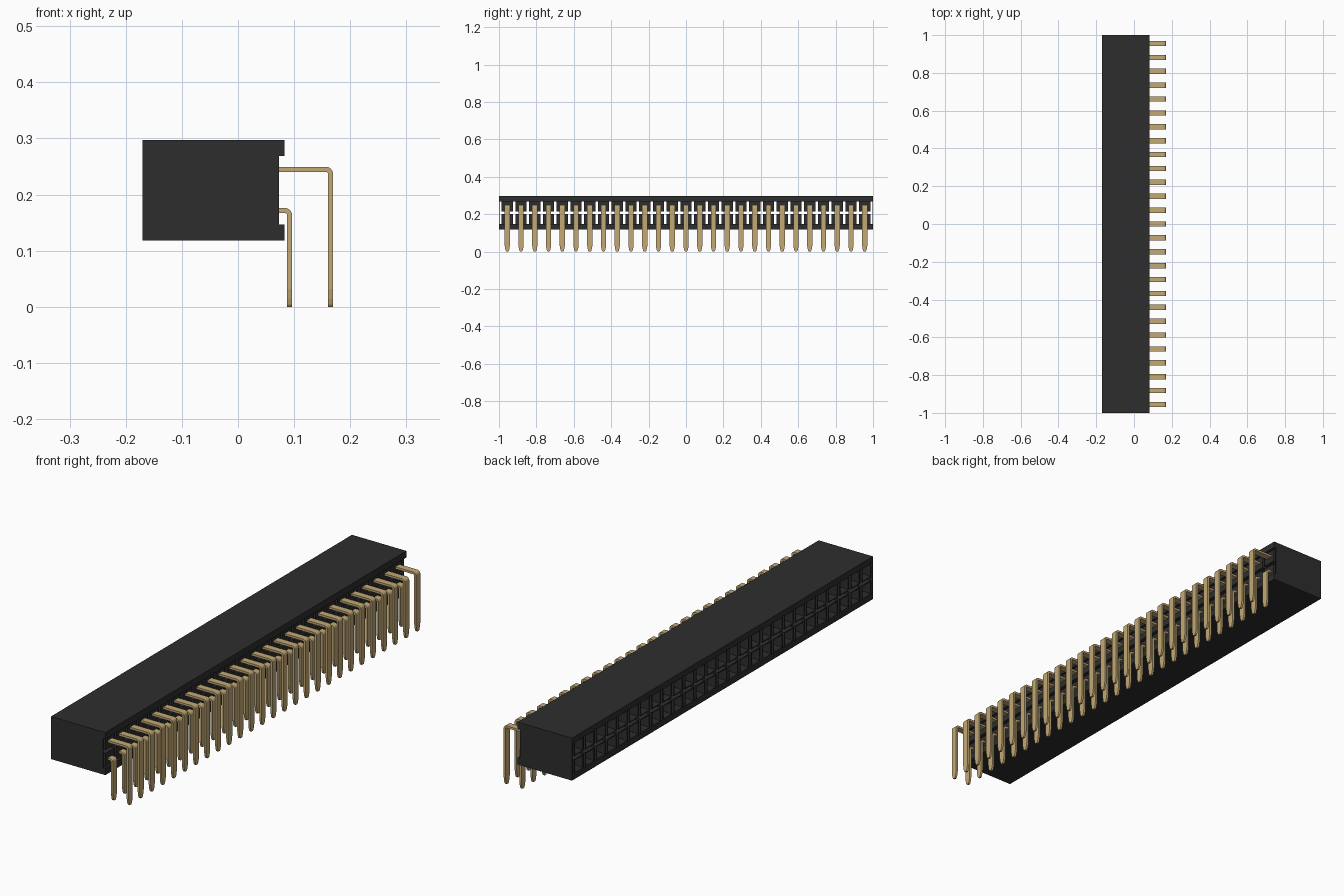
import bpy, bmesh, math
from mathutils import Vector

cube = bpy.data.objects.get("Cube")
if cube:
    bpy.data.objects.remove(cube, do_unlink=True)

COUNT, PITCH = 27, 0.0735
FIRST = -PITCH * (COUNT - 1) / 2
X0, X1, LIP = -0.17, 0.073, 0.083      # mating face, rear face, rear lip
Z0, Z1 = 0.118, 0.297
CELL = 0.030                           # half width of one socket cell


def material(name, rgb, rough, metal=0.0):
    m = bpy.data.materials.new(name)
    m.use_nodes = True
    m.diffuse_color = (*rgb, 1)
    node = m.node_tree.nodes["Principled BSDF"]
    node.inputs["Base Color"].default_value = (*rgb, 1)
    node.inputs["Roughness"].default_value = rough
    node.inputs["Metallic"].default_value = metal
    return m


BLACK = material("black plastic", (0.027, 0.027, 0.027), 0.6)
GOLD = material("gold metal", (0.55, 0.40, 0.18), 0.4)


def finish(bm, name, mat):
    bmesh.ops.recalc_face_normals(bm, faces=bm.faces)
    mesh = bpy.data.meshes.new(name)
    bm.to_mesh(mesh)
    bm.free()
    mesh.materials.append(mat)
    ob = bpy.data.objects.new(name, mesh)
    bpy.context.collection.objects.link(ob)
    return ob


def extrude_profile(name, pts, y0, y1, mat):
    """Extrude an (x, z) outline along y."""
    bm = bmesh.new()
    face = bm.faces.new([bm.verts.new((x, y0, z)) for x, z in pts])
    new = bmesh.ops.extrude_face_region(bm, geom=[face])["geom"]
    bmesh.ops.translate(bm, vec=(0, y1 - y0, 0),
                        verts=[v for v in new if isinstance(v, bmesh.types.BMVert)])
    return finish(bm, name, mat)


def repeat_along_y(ob):
    mod = ob.modifiers.new("row", 'ARRAY')
    mod.count = COUNT
    mod.use_relative_offset = False
    mod.use_constant_offset = True
    mod.constant_offset_displace = (0, PITCH, 0)


def socket_cell(name, z):
    """Closed-back square tube with a chamfered mouth."""
    bm = bmesh.new()
    bmesh.ops.create_cube(bm, size=1)
    bmesh.ops.scale(bm, vec=(X1 - X0, 2 * CELL, 2 * CELL), verts=bm.verts)
    bmesh.ops.translate(bm, vec=((X0 + X1) / 2, FIRST, z), verts=bm.verts)
    bm.normal_update()
    mouth = min(bm.faces, key=lambda f: f.calc_center_median().x)
    for inset, depth in ((0.004, 0.0), (0.006, -0.012), (0.0005, -0.19)):
        bmesh.ops.inset_region(bm, faces=[mouth], thickness=inset, depth=0,
                               use_even_offset=True)
        bmesh.ops.translate(bm, vec=(-depth, 0, 0), verts=mouth.verts)
    repeat_along_y(finish(bm, name, BLACK))


def bent_pin(name, z, x, radius=0.0085, half=0.0045, width=0.014):
    """Flat strip leaving the body, bending down and tapering at the tip."""
    sections = [(Vector((-0.02, 0, z)), Vector((0, 0, 1)), width)]
    for i in range(7):
        a = math.radians(90 - 15 * i)
        n = Vector((math.cos(a), 0, math.sin(a)))
        sections.append((Vector((x - radius, 0, z - radius)) + n * radius, n, width))
    for tip_z, w in ((0.032, width), (0.014, 0.011), (0.004, 0.008), (0.0, 0.005)):
        sections.append((Vector((x, 0, tip_z)), Vector((1, 0, 0)), w))
    bm = bmesh.new()
    rings = []
    for p, n, w in sections:
        rings.append([bm.verts.new(p + n * half * s + Vector((0, FIRST + w * t, 0)))
                      for s, t in ((1, 1), (1, -1), (-1, -1), (-1, 1))])
    for a, b in zip(rings, rings[1:]):
        for i in range(4):
            j = (i + 1) % 4
            bm.faces.new((a[i], a[j], b[j], b[i]))
    bm.faces.new(rings[0])
    bm.faces.new(rings[-1])
    repeat_along_y(finish(bm, name, GOLD))


# Housing: top and bottom slabs with a rear lip, plus thin end walls
CT, CB = 0.275, 0.1415
LT, LB = 0.269, 0.147
extrude_profile("housing_top", [(X0, CT), (X0, Z1), (LIP, Z1), (LIP, LT), (X1, LT), (X1, CT)],
                -0.997, 0.997, BLACK)
extrude_profile("housing_bottom", [(X0, CB), (X0, Z0), (LIP, Z0), (LIP, LB), (X1, LB), (X1, CB)],
                -0.997, 0.997, BLACK)
wall = [(X0, Z0), (LIP, Z0), (LIP, LB), (X1, LB), (X1, LT), (LIP, LT), (LIP, Z1), (X0, Z1)]
for label, s in (("left", 1), ("right", -1)):
    side = "back" if s > 0 else "front"
    extrude_profile(side + "_end_wall", wall, s * 0.997, s * 1.0, BLACK)

# Two rows of socket cells, each with its row of bent pins
for row, z, x in (("upper", 0.245, 0.165), ("lower", 0.1715, 0.092)):
    socket_cell(row + "_socket_cells", z)
    bent_pin(row + "_pins", z, x)
